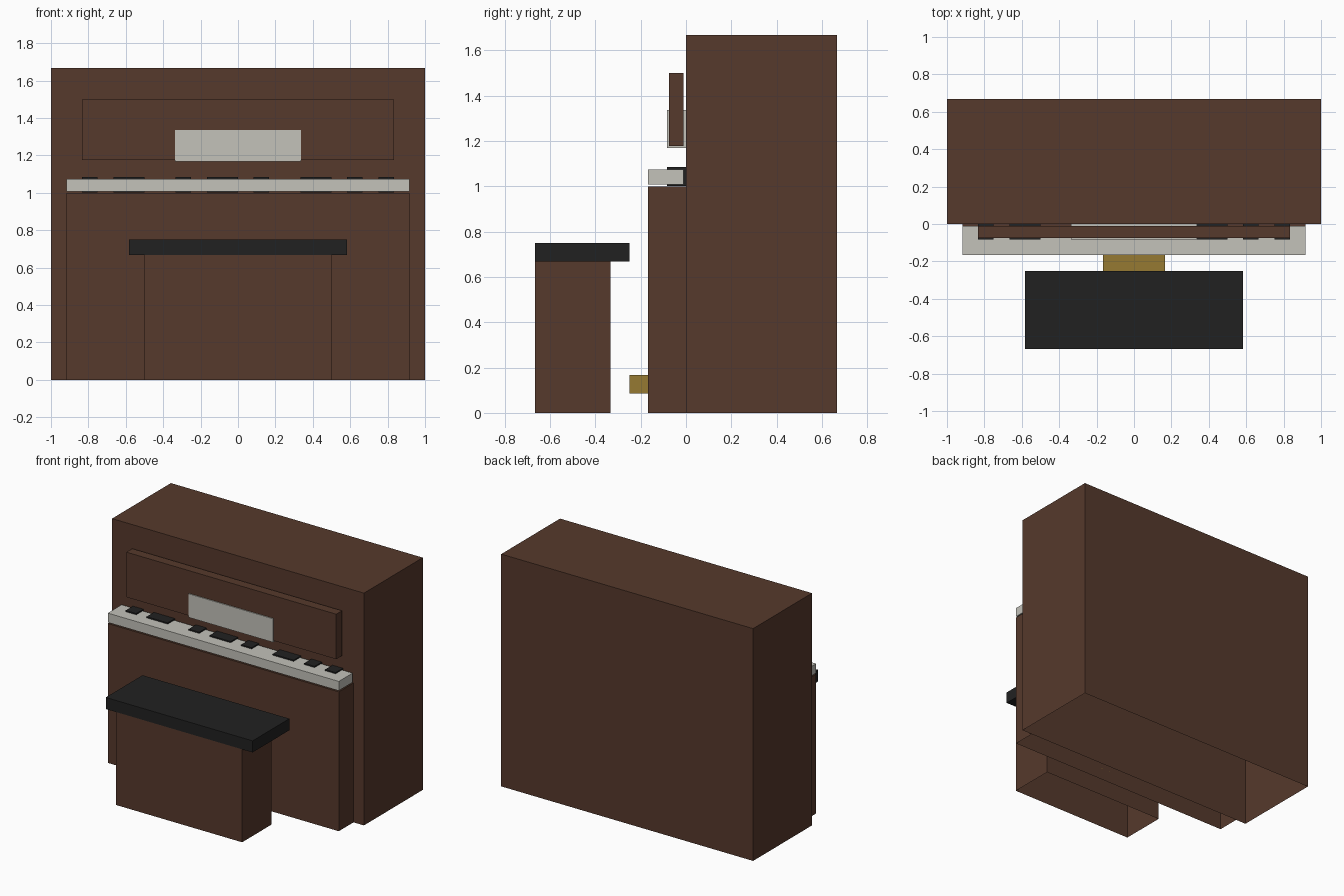
import bpy
import bmesh

if "Cube" in bpy.data.objects:
    bpy.data.objects.remove(bpy.data.objects["Cube"])


def material(name, rgb):
    m = bpy.data.materials.new(name)
    m.diffuse_color = (*rgb, 1.0)
    m.use_nodes = True
    m.node_tree.nodes["Principled BSDF"].inputs["Base Color"].default_value = m.diffuse_color
    return m


BROWN = material("brown wood", (0.093, 0.041, 0.025))
WHITE = material("off white", (0.546, 0.539, 0.491))
BLACK = material("black", (0.0152, 0.0152, 0.0152))
GOLD = material("brass", (0.305, 0.195, 0.032))


def box(name, x, y, z, mat, open_bottom=False):
    """Axis-aligned box from (min, max) ranges, optionally without its floor."""
    bm = bmesh.new()
    bmesh.ops.create_cube(bm, size=1.0)
    for v in bm.verts:
        v.co = [r[0] if c < 0 else r[1] for c, r in zip(v.co, (x, y, z))]
    bm.normal_update()
    if open_bottom:
        floor = [f for f in bm.faces if f.normal.z < -0.5]
        bmesh.ops.delete(bm, geom=floor, context='FACES')
    mesh = bpy.data.meshes.new(name)
    bm.to_mesh(mesh)
    bm.free()
    mesh.materials.append(mat)
    ob = bpy.data.objects.new(name, mesh)
    bpy.context.collection.objects.link(ob)
    return ob


def centred(half):
    return (-half, half)


# Cabinet and lower front, both hollow from below
box("cabinet", centred(1.0), (0, 0.667), (0, 1.667), BROWN, True)
box("lower_front", centred(0.917), (-0.167, 0), (0, 1.0), BROWN, True)

# Music desk and sheet
box("music_desk", centred(0.833), (-0.076, -0.01), (1.177, 1.5), BROWN)
box("music_sheet", centred(0.336), (-0.083, -0.001), (1.168, 1.337), WHITE)

# Keyboard: one white slab, black key groups on a 1/12 grid
box("white_keys", centred(0.917), (-0.167, -0.01), (1.008, 1.075), WHITE)
for start, width in [(-10, 1), (-8, 2), (-4, 1), (-2, 2),
                     (1, 1), (4, 2), (7, 1), (9, 1)]:
    box("black_key", (start / 12, (start + width) / 12),
        (-0.083, -0.001), (1.001, 1.084), BLACK)

# Pedal
box("pedal", centred(0.166), (-0.25, -0.167), (0.085, 0.167), GOLD)

# Bench
box("bench_base", centred(0.5), (-0.667, -0.333), (0, 0.667), BROWN, True)
box("bench_seat", centred(0.583), (-0.667, -0.25), (0.667, 0.75), BLACK)
